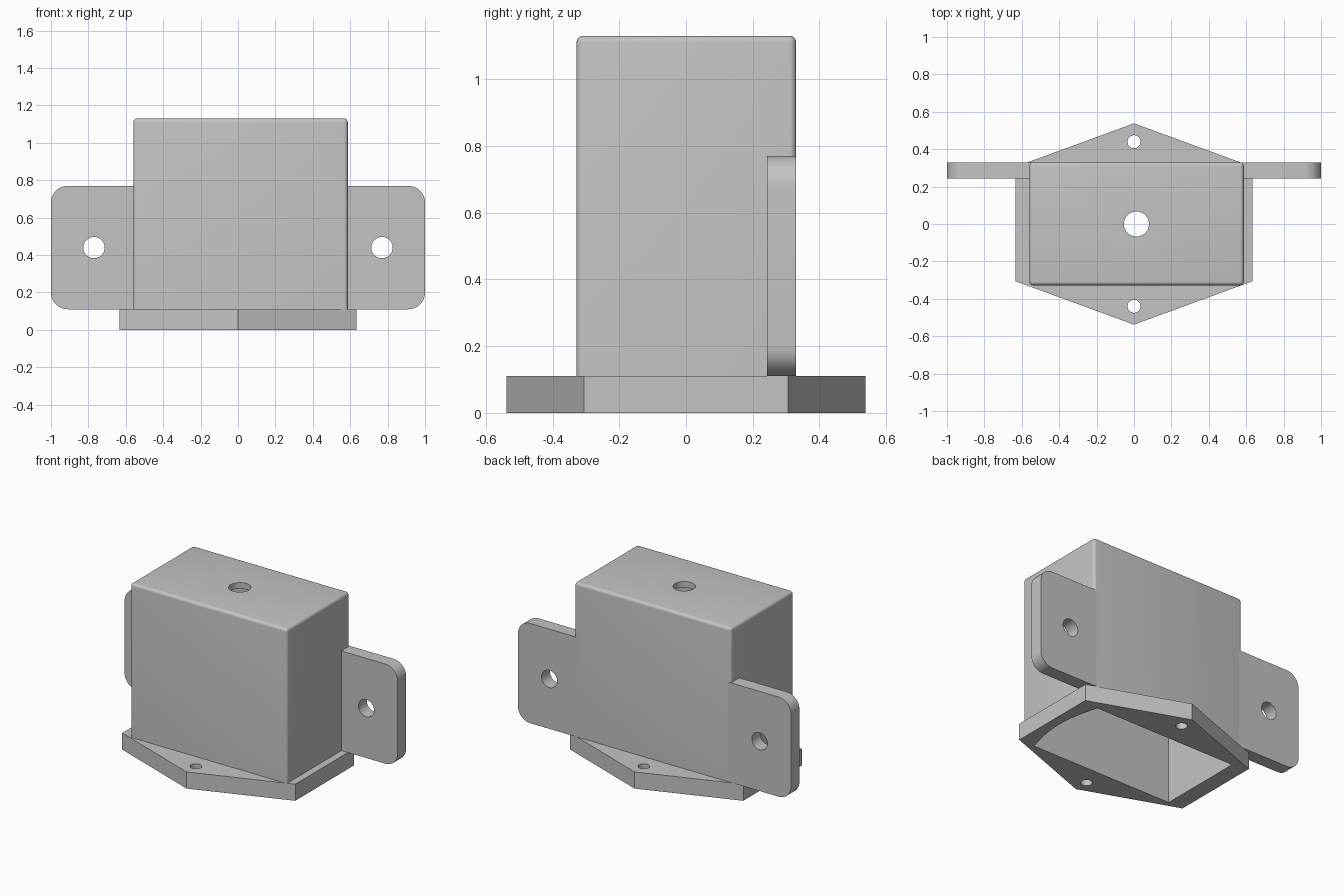
import bpy
import bmesh
from math import sin, cos, pi, radians

old = bpy.data.objects.get("Cube")
if old:
    bpy.data.objects.remove(old, do_unlink=True)

grey = bpy.data.materials.new("plain grey")
grey.use_nodes = True
COLOUR = (0.55, 0.55, 0.55, 1)
grey.diffuse_color = COLOUR
grey.node_tree.nodes["Principled BSDF"].inputs["Base Color"].default_value = COLOUR


def arc(cx, cy, r, start, end, steps):
    """Points on an arc, angles in degrees."""
    angles = [radians(start + (end - start) * i / steps) for i in range(steps + 1)]
    return [(cx + r * cos(a), cy + r * sin(a)) for a in angles]


def circle(cx, cy, r):
    return arc(cx, cy, r, 0, 360, 40)[:-1]


def prism(name, outline, lo, hi, axis="z"):
    """Extrude an outline along z, or an x-z outline along y."""
    bm = bmesh.new()
    place = (lambda p: (p[0], p[1], lo)) if axis == "z" else (lambda p: (p[0], lo, p[1]))
    face = bm.faces.new([bm.verts.new(place(p)) for p in outline])
    moved = bmesh.ops.extrude_face_region(bm, geom=[face])["geom"]
    step = (0, 0, hi - lo) if axis == "z" else (0, hi - lo, 0)
    bmesh.ops.translate(bm, vec=step, verts=[v for v in moved if isinstance(v, bmesh.types.BMVert)])
    bmesh.ops.recalc_face_normals(bm, faces=bm.faces)
    mesh = bpy.data.meshes.new(name)
    bm.to_mesh(mesh)
    bm.free()
    mesh.materials.append(grey)
    obj = bpy.data.objects.new(name, mesh)
    bpy.context.collection.objects.link(obj)
    return obj


def activate(obj):
    bpy.ops.object.select_all(action="DESELECT")
    obj.select_set(True)
    bpy.context.view_layer.objects.active = obj


def cut(obj, cutter):
    """Subtract a cutter and remove it."""
    mod = obj.modifiers.new("cut", "BOOLEAN")
    mod.operation = "DIFFERENCE"
    mod.solver = "EXACT"
    mod.object = cutter
    activate(obj)
    bpy.ops.object.modifier_apply(modifier=mod.name)
    bpy.data.objects.remove(cutter, do_unlink=True)


def finish(obj):
    activate(obj)
    bpy.ops.object.shade_smooth_by_angle(angle=radians(30))


BASE_TOP, TOP, ROOF = 0.11, 1.13, 0.04
LEFT, RIGHT, FRONT, BACK = -0.56, 0.587, -0.328, 0.33
ROUND = 0.02

# Cavity outline with one bowed end
bow = [(0.52 + 0.05 * sin(pi * i / 16), -0.305 + 0.585 * i / 16) for i in range(17)]
cavity = bow + [(-0.525, 0.28), (-0.525, -0.305)]

# Six-sided base plate, open in the middle, with two screw holes
base = prism("base_plate", [(0.634, -0.306), (0.634, 0.306), (0, 0.538),
                            (-0.634, 0.306), (-0.634, -0.306), (0, -0.538)], 0, BASE_TOP)
cut(base, prism("cutter", cavity, -0.1, 0.3))
for y in (-0.44, 0.44):
    cut(base, prism("cutter", circle(0, y, 0.035), -0.1, 0.3))
finish(base)

# Hollow housing with rounded upper and upright edges
housing = prism("housing", [(LEFT, FRONT), (RIGHT, FRONT), (RIGHT, BACK), (LEFT, BACK)],
                BASE_TOP, TOP)
bm = bmesh.new()
bm.from_mesh(housing.data)
edges = [e for e in bm.edges if max(v.co.z for v in e.verts) > BASE_TOP + 0.1]
bmesh.ops.bevel(bm, geom=edges, offset=ROUND, segments=5, profile=0.5, affect="EDGES")
bm.to_mesh(housing.data)
bm.free()
cut(housing, prism("cutter", cavity, 0, TOP - ROOF))
cut(housing, prism("cutter", circle(0.013, 0, 0.067), 1, 1.3))
finish(housing)

# Rear mounting tabs with rounded outer corners and a bolt hole each
R = 0.09
for name, side, inner in (("left_tab", 1, RIGHT - ROUND), ("right_tab", -1, LEFT + ROUND)):
    outline = [(abs(inner), BASE_TOP)]
    outline += arc(1 - R, BASE_TOP + R, R, -90, 0, 10)
    outline += arc(1 - R, 0.77 - R, R, 0, 90, 10)
    outline += [(abs(inner), 0.77)]
    tab = prism(name, [(side * x, z) for x, z in outline], 0.242, BACK, "y")
    cut(tab, prism("cutter", circle(side * 0.77, 0.44, 0.057), 0, 0.5, "y"))
    finish(tab)
